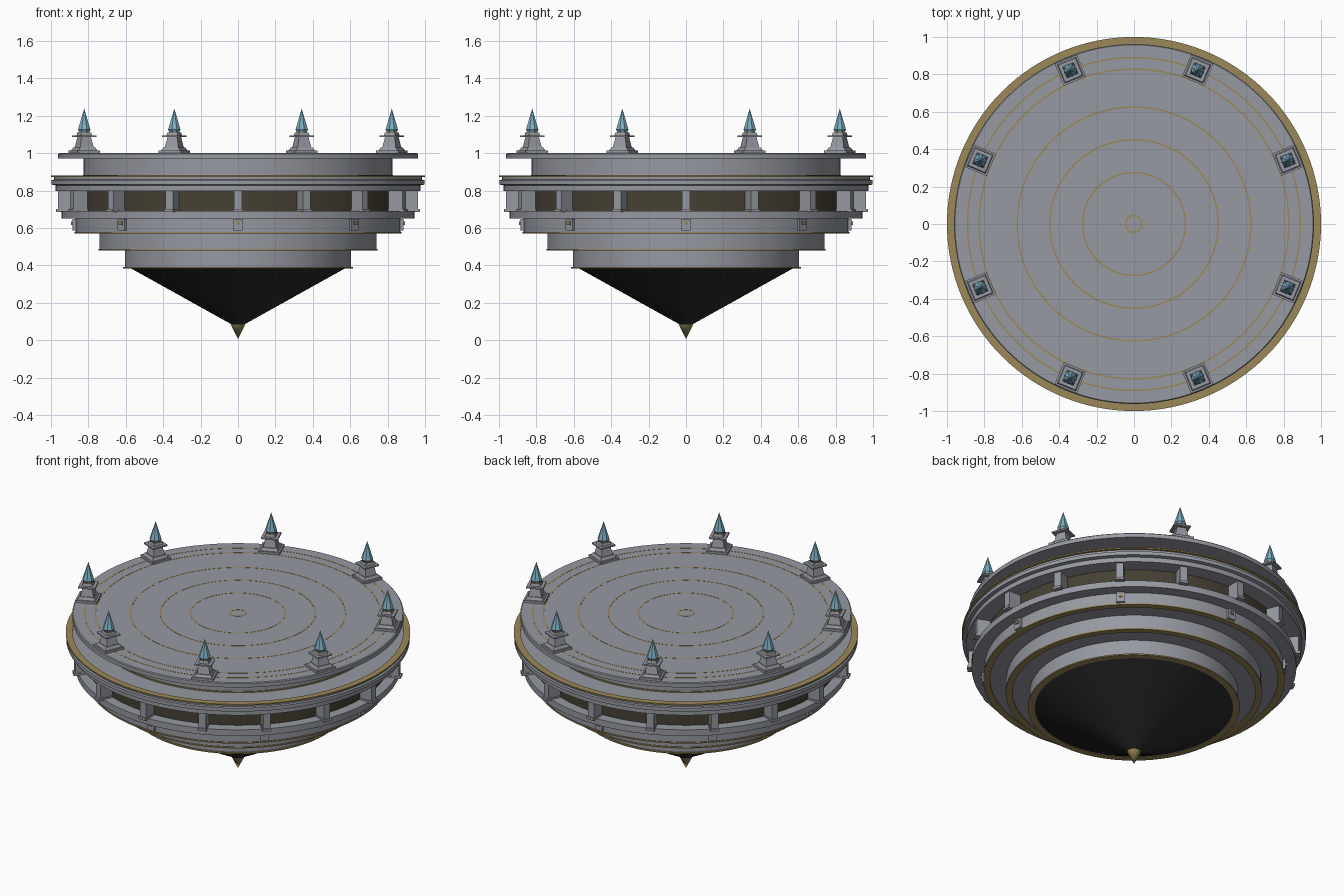
import bpy, bmesh, math
from mathutils import Matrix, Vector

if "Cube" in bpy.data.objects:
    bpy.data.objects.remove(bpy.data.objects["Cube"])

def mat(name, r, g, b):
    m = bpy.data.materials.new(name)
    m.diffuse_color = (r, g, b, 1)
    m.use_nodes = True
    m.node_tree.nodes["Principled BSDF"].inputs["Base Color"].default_value = m.diffuse_color
    return m

STONE = mat("grey stone", 0.31, 0.32, 0.36)
DARK = mat("dark underside", 0.022, 0.022, 0.023)
BAND = mat("dark bronze band", 0.06, 0.051, 0.033)
GOLD = mat("old gold", 0.33, 0.25, 0.10)
CRYSTAL = mat("pale blue crystal", 0.20, 0.42, 0.53)
SEG = 128

def finish(name, bm, material, smooth=True):
    bmesh.ops.recalc_face_normals(bm, faces=bm.faces[:])
    me = bpy.data.meshes.new(name)
    bm.to_mesh(me)
    bm.free()
    me.materials.append(material)
    ob = bpy.data.objects.new(name, me)
    bpy.context.collection.objects.link(ob)
    if smooth:
        bpy.ops.object.select_all(action='DESELECT')
        ob.select_set(True)
        bpy.context.view_layer.objects.active = ob
        bpy.ops.object.shade_smooth_by_angle(angle=math.radians(30))
    return ob

def lathe(name, pts, material, closed=False, seg=SEG):
    """Spin an (r, z) profile round the z axis."""
    bm = bmesh.new()
    rows = []
    for r, z in pts:
        if r == 0:
            rows.append([bm.verts.new((0, 0, z))] * seg)
        else:
            rows.append([bm.verts.new((r * math.cos(2 * math.pi * i / seg),
                                       r * math.sin(2 * math.pi * i / seg), z))
                         for i in range(seg)])
    pairs = list(zip(rows, rows[1:])) + ([(rows[-1], rows[0])] if closed else [])
    for a, b in pairs:
        for i in range(seg):
            j = (i + 1) % seg
            face = list(dict.fromkeys((a[i], a[j], b[j], b[i])))
            bm.faces.new(face)
    return finish(name, bm, material)

def band(name, r0, r1, z0, z1, material):
    return lathe(name, [(r0, z0), (r1, z0), (r1, z1), (r0, z1)], material, True)

def frustum(bm, M, sides, r0, r1, z0, z1, turn=0.0):
    """Add a tapered prism, r = corner radius, moved by M."""
    T = M @ Matrix.Translation((0, 0, (z0 + z1) / 2)) @ Matrix.Rotation(turn, 4, 'Z')
    bmesh.ops.create_cone(bm, cap_ends=True, segments=sides, radius1=r0,
                          radius2=r1, depth=z1 - z0, matrix=T)

def box(bm, M, x0, x1, w, z0, z1):
    T = M @ Matrix.Translation(((x0 + x1) / 2, 0, (z0 + z1) / 2)) \
        @ Matrix.Diagonal((x1 - x0, w, z1 - z0, 1))
    bmesh.ops.create_cube(bm, size=1, matrix=T)

def spin(angle):
    return Matrix.Rotation(angle, 4, 'Z')

# Underside
lathe("bottom_tip", [(0, 0.005), (0.04, 0.085), (0, 0.085)], GOLD, seg=12)
lathe("lower_cone", [(0, 0.065), (0.03, 0.082), (0.58, 0.388), (0, 0.388)], DARK)

# Stepped stone body, from lower tiers to the wide flange
lathe("stepped_body", [(0, 0.388), (0.605, 0.388), (0.605, 0.485), (0.74, 0.485),
                       (0.74, 0.575), (0.87, 0.575), (0.87, 0.65), (0.943, 0.65),
                       (0.943, 0.69), (0, 0.69)], STONE)
band("recessed_band", 0.80, 0.88, 0.688, 0.80, BAND)
lathe("wide_flange", [(0, 0.798), (0.975, 0.798), (0.975, 0.828), (0.997, 0.832),
                      (0.997, 0.855), (0.985, 0.858), (0.985, 0.875), (0, 0.875)], STONE)

# Upper drum and deck
lathe("upper_drum_and_deck", [(0, 0.875), (0.825, 0.875), (0.825, 0.97), (0.962, 0.97),
                              (0.962, 0.995), (0.957, 1.0), (0, 1.0)], STONE)

# Gold trims round the tier edges
for i, (r, z) in enumerate([(0.615, 0.386), (0.745, 0.483), (0.875, 0.574),
                            (1.0, 0.876), (0.83, 0.878)]):
    band(f"gold_trim_{i}", r - 0.04, r, z - 0.004, z + 0.004, GOLD)

# Inlaid gold circles on the deck
for i, r in enumerate([0.045, 0.275, 0.45, 0.625, 0.828, 0.89]):
    band(f"deck_circle_{i}", r - 0.004, r + 0.004, 0.998, 1.001, GOLD)

# Posts in front of the recessed band
bm = bmesh.new()
for k in range(16):
    M = spin(k * math.pi / 8)
    box(bm, M, 0.86, 0.962, 0.044, 0.685, 0.80)
    box(bm, M, 0.86, 0.972, 0.052, 0.685, 0.70)
finish("band_posts", bm, STONE, False)

# Plaques with gold studs on the tier below
plaques, studs = bmesh.new(), bmesh.new()
for k in range(8):
    M = spin(k * math.pi / 4)
    box(plaques, M, 0.85, 0.885, 0.05, 0.585, 0.648)
    box(studs, M, 0.88, 0.892, 0.02, 0.615, 0.635)
finish("tier_plaques", plaques, STONE, False)
finish("plaque_studs", studs, GOLD, False)

# Eight crystal-topped pedestals on the rim
ped, collars, crystals = bmesh.new(), bmesh.new(), bmesh.new()
q, s = math.pi / 4, math.sqrt(0.5)
for k in range(8):
    M = spin((k + 0.5) * math.pi / 4) @ Matrix.Translation((0.89, 0, 0))
    for w0, w1, z0, z1 in [(0.128, 0.128, 0.999, 1.014), (0.108, 0.09, 1.014, 1.03),
                           (0.078, 0.056, 1.03, 1.085), (0.10, 0.10, 1.085, 1.094),
                           (0.064, 0.056, 1.094, 1.11)]:
        frustum(ped, M, 4, w0 * s, w1 * s, z0, z1, q)
    frustum(collars, M, 8, 0.032, 0.032, 1.108, 1.114)
    frustum(crystals, M, 8, 0.028, 0.036, 1.112, 1.125)
    frustum(crystals, M, 8, 0.036, 0.0, 1.125, 1.238)
finish("pedestals", ped, STONE, False)
finish("crystal_collars", collars, GOLD, False)
finish("crystals", crystals, CRYSTAL, False)
